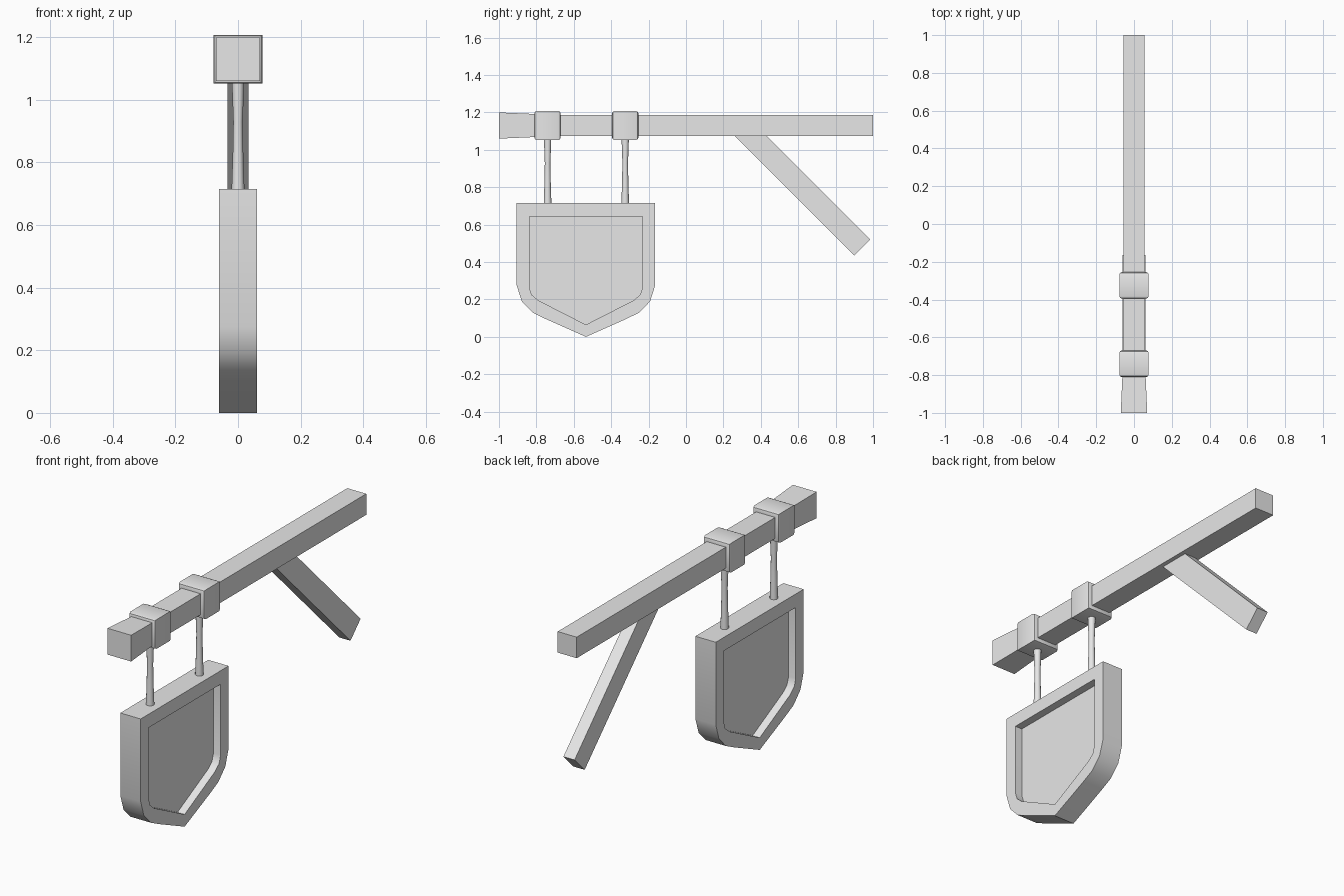
import bpy
import bmesh
import math
from mathutils import Vector

default = bpy.data.objects.get("Cube")
if default:
    bpy.data.objects.remove(default, do_unlink=True)

grey = bpy.data.materials.new("plain_grey")
grey.use_nodes = True
grey.diffuse_color = (0.8, 0.8, 0.8, 1)
grey.node_tree.nodes["Principled BSDF"].inputs["Base Color"].default_value = (0.8, 0.8, 0.8, 1)


def loft(name, loops, smooth_angle=None):
    """Skin a row of matching point loops and cap both ends."""
    bm = bmesh.new()
    rings = [[bm.verts.new(p) for p in loop] for loop in loops]
    count = len(rings[0])
    for a, b in zip(rings, rings[1:]):
        for i in range(count):
            j = (i + 1) % count
            bm.faces.new((a[i], a[j], b[j], b[i]))
    bm.faces.new(rings[0])
    bm.faces.new(rings[-1])
    bmesh.ops.recalc_face_normals(bm, faces=bm.faces)
    mesh = bpy.data.meshes.new(name)
    bm.to_mesh(mesh)
    bm.free()
    mesh.materials.append(grey)
    obj = bpy.data.objects.new(name, mesh)
    bpy.context.collection.objects.link(obj)
    if smooth_angle:
        bpy.ops.object.select_all(action="DESELECT")
        obj.select_set(True)
        bpy.context.view_layer.objects.active = obj
        bpy.ops.object.shade_smooth_by_angle(angle=math.radians(smooth_angle))
    return obj


BEAM_Z = 1.13


def square(y, half):
    return [(sx * half, y, BEAM_Z + sz * half)
            for sx, sz in ((-1, -1), (1, -1), (1, 1), (-1, 1))]


# Horizontal beam, flared at the front end
loft("beam", [square(-1, 0.07), square(-0.68, 0.056), square(1, 0.056)])

# Diagonal brace under the beam, its upper end sunk into the wood
down = Vector((0, 1, -1))
top = [Vector((x, y, z)) for x, y, z in
       ((-0.033, 0.25, 1.085), (0.033, 0.25, 1.085),
        (0.033, 0.335, 1.17), (-0.033, 0.335, 1.17))]
loft("brace", [top, [p + down * 0.65 for p in top]])

# Two collars with rounded ends, each carrying a waisted hanging rod
for label, y in (("front", -0.74), ("rear", -0.325)):
    profile = [(-0.07, 0.054), (-0.07, 0.066), (-0.066, 0.074), (-0.056, 0.078)]
    profile += [(-d, half) for d, half in reversed(profile)]
    loft(label + "_collar", [square(y + d, half) for d, half in profile], 40)

    rod = []
    for z, radius in ((0.7, 0.021), (0.82, 0.017), (0.93, 0.015), (1.07, 0.02)):
        rod.append([(radius * math.cos(a), y + radius * math.sin(a), z)
                    for a in (math.tau * i / 12 for i in range(12))])
    loft(label + "_rod", rod, 40)

# Shield-shaped board with a recessed panel on both sides
CENTRE_Y = -0.535


def shield(x, half_outline):
    """Half outline runs from the top corner down to the bottom tip."""
    left = [(x, CENTRE_Y - d, z) for d, z in half_outline]
    right = [(x, CENTRE_Y + d, z) for d, z in reversed(half_outline[:-1])]
    return left + right


outer = [(0.37, 0.715), (0.37, 0.275), (0.343, 0.19), (0.285, 0.13), (0.22, 0.098), (0, 0)]
inner = [(0.303, 0.643), (0.303, 0.265), (0.29, 0.225), (0.255, 0.195), (0.225, 0.18), (0, 0.065)]
loft("hanging_board", [shield(-0.018, inner), shield(-0.06, inner), shield(-0.06, outer),
                       shield(0.06, outer), shield(0.06, inner), shield(0.018, inner)], 45)
